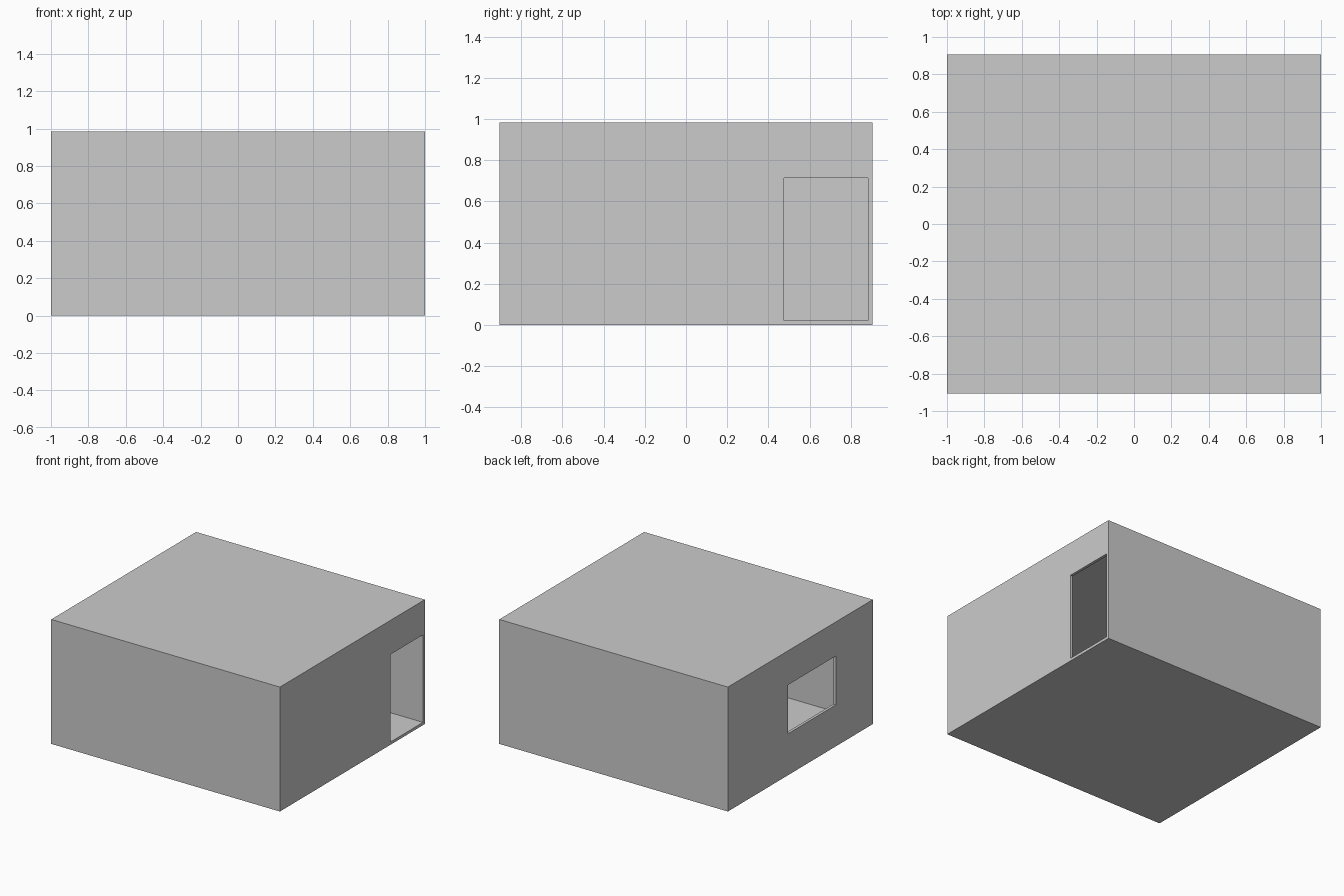
import bpy

if "Cube" in bpy.data.objects:
    bpy.data.objects.remove(bpy.data.objects["Cube"])

X, Y, H, T = 1.0, 0.905, 0.984, 0.022   # half width, half depth, height, wall thickness


def box(name, x0, x1, y0, y1, z0, z1):
    bpy.ops.mesh.primitive_cube_add(size=1, location=((x0 + x1) / 2, (y0 + y1) / 2, (z0 + z1) / 2))
    ob = bpy.context.object
    ob.name = name
    ob.scale = (x1 - x0, y1 - y0, z1 - z0)
    bpy.ops.object.transform_apply(location=False, rotation=False, scale=True)
    return ob


def cut(wall, *bounds):
    cutter = box("opening_cutter", *bounds)
    cutter.hide_render = True
    mod = wall.modifiers.new("opening", 'BOOLEAN')
    mod.operation = 'DIFFERENCE'
    mod.solver = 'EXACT'
    mod.object = cutter
    bpy.context.view_layer.objects.active = wall
    bpy.ops.object.modifier_apply(modifier=mod.name)
    bpy.data.objects.remove(cutter, do_unlink=True)


# floor and roof slabs
box("floor", -X, X, -Y, Y, 0, T)
box("roof", -X, X, -Y, Y, H - T, H)

# plain walls; the front one butts against the left wall
box("back_wall", -X, X, Y - T, Y, T, H - T)
box("front_wall", -X + T, X, -Y, -Y + T, T, H - T)

# left wall with window
left = box("left_wall", -X, -X + T, -Y, Y - T, T, H - T)
cut(left, -X - 0.1, -X + 0.1, -0.443, 0.156, 0.328, 0.714)

# right wall with door opening reaching the back corner and floor
right = box("right_wall", X - T, X, -Y + T, Y - T, T, H - T)
cut(right, X - 0.1, X + 0.1, 0.477, Y + 0.1, -0.1, 0.714)
